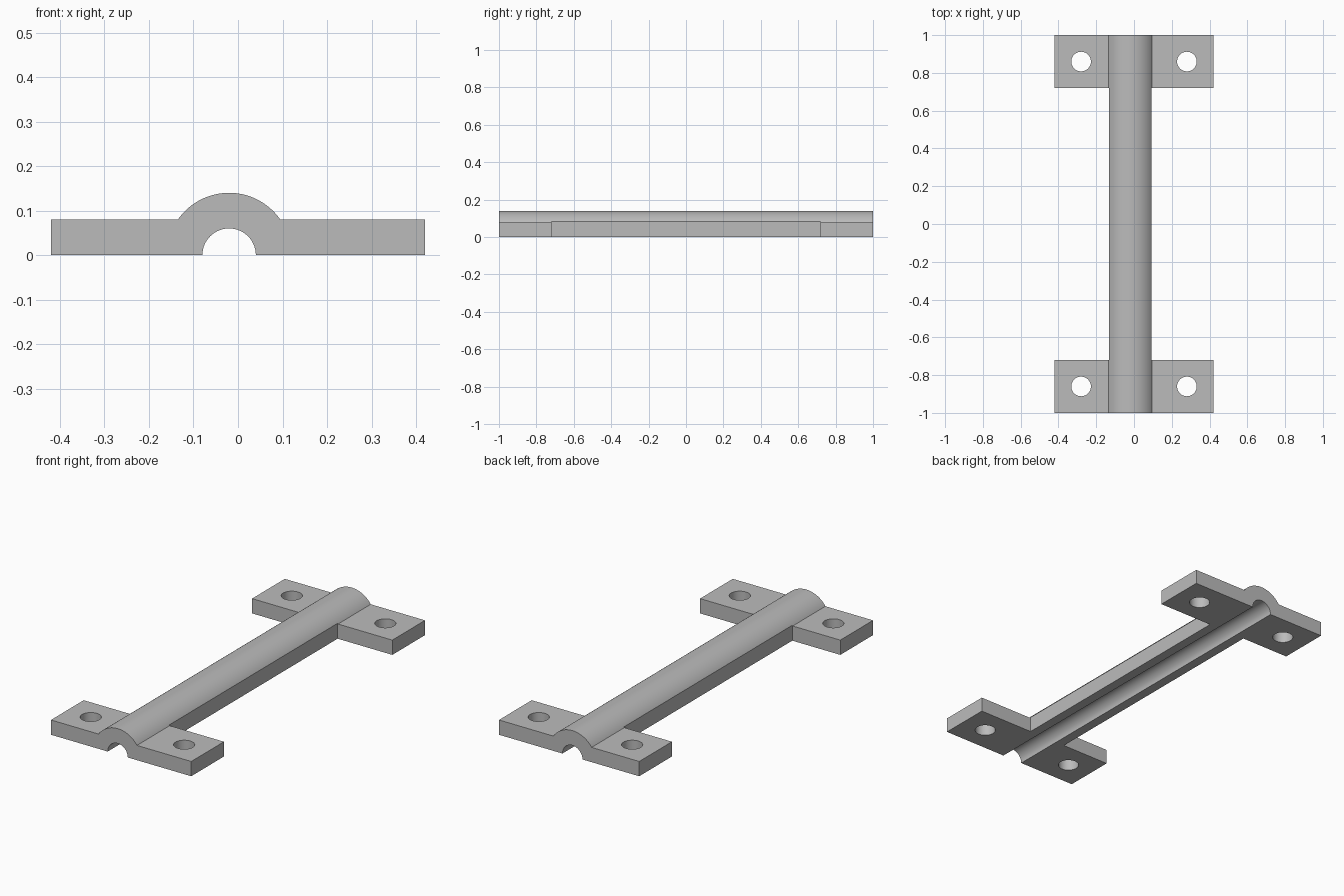
import bpy, bmesh, math
from mathutils import Matrix

if "Cube" in bpy.data.objects:
    bpy.data.objects.remove(bpy.data.objects["Cube"])

CX = -0.02            # centre line of the arched channel
R_OUT, R_IN = 0.14, 0.06
PLATE_H, HALF_W = 0.08, 0.42
FLANGE_Y, BAR_HALF = 0.72, 0.1125


def arc(radius, a0, a1, n):
    return [(CX + radius * math.cos(a0 + (a1 - a0) * i / n),
             radius * math.sin(a0 + (a1 - a0) * i / n)) for i in range(n + 1)]


def add_object(name, bm):
    bmesh.ops.recalc_face_normals(bm, faces=bm.faces)
    mesh = bpy.data.meshes.new(name)
    bm.to_mesh(mesh)
    bm.free()
    obj = bpy.data.objects.new(name, mesh)
    bpy.context.collection.objects.link(obj)
    return obj


# Clamp: plate, arched ridge and channel as one extruded profile
a = math.asin(PLATE_H / R_OUT)
profile = ([(HALF_W, 0), (HALF_W, PLATE_H)] + arc(R_OUT, a, math.pi - a, 48)
           + [(-HALF_W, PLATE_H), (-HALF_W, 0)] + arc(R_IN, math.pi, 0, 48))
bm = bmesh.new()
face = bm.faces.new([bm.verts.new((x, -1, z)) for x, z in profile])
ext = bmesh.ops.extrude_face_region(bm, geom=[face])
bmesh.ops.translate(bm, vec=(0, 2, 0),
                    verts=[v for v in ext["geom"] if isinstance(v, bmesh.types.BMVert)])
clamp = add_object("channel_clamp", bm)

# Cutter: side openings between the flanges, and bolt holes
bm = bmesh.new()
for s in (-1, 1):
    m = Matrix.Translation((CX + s * (BAR_HALF + 0.5), 0, 0.05))
    bmesh.ops.create_cube(bm, size=1, matrix=m @ Matrix.Diagonal((1, 2 * FLANGE_Y, 0.5, 1)))
    for t in (-1, 1):
        bmesh.ops.create_cone(bm, cap_ends=True, segments=48, radius1=0.052, radius2=0.052,
                              depth=0.4, matrix=Matrix.Translation((s * 0.28, t * 0.86, 0.05)))
cutter = add_object("opening_cutter", bm)
cutter.hide_render = True

# Cut the openings
mod = clamp.modifiers.new("openings", "BOOLEAN")
mod.operation, mod.solver, mod.object = "DIFFERENCE", "EXACT", cutter
bpy.context.view_layer.objects.active = clamp
clamp.select_set(True)
bpy.ops.object.modifier_apply(modifier=mod.name)
bpy.data.objects.remove(cutter)
bpy.ops.object.shade_smooth_by_angle(angle=math.radians(25))

# Grey finish
mat = bpy.data.materials.new("plain grey")
mat.diffuse_color = (0.5, 0.5, 0.5, 1)
mat.use_nodes = True
mat.node_tree.nodes["Principled BSDF"].inputs["Base Color"].default_value = mat.diffuse_color
clamp.data.materials.clear()
clamp.data.materials.append(mat)
for p in clamp.data.polygons:
    p.material_index = 0
